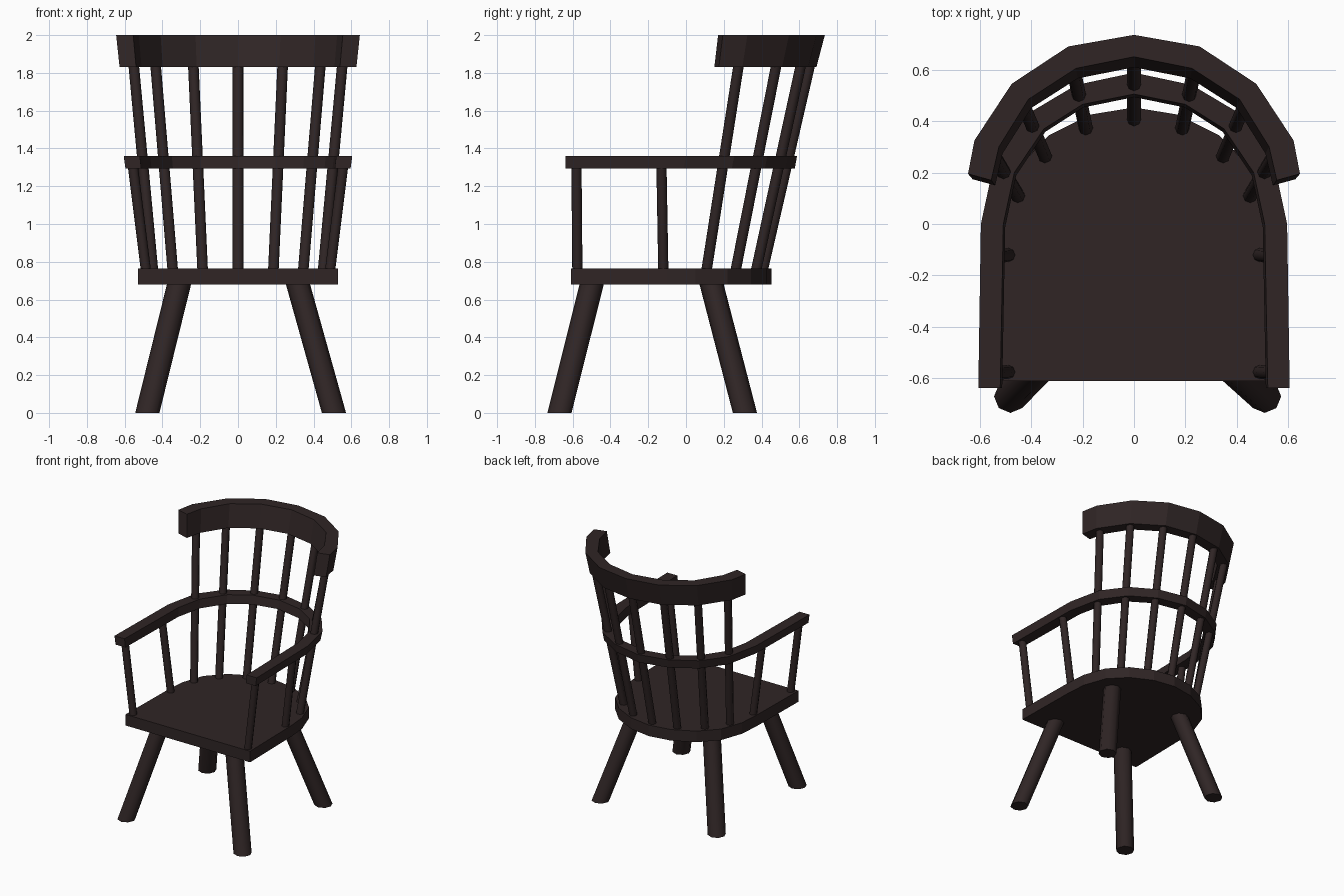
import bpy, bmesh, math
from mathutils import Vector

if "Cube" in bpy.data.objects:
    bpy.data.objects.remove(bpy.data.objects["Cube"])

wood = bpy.data.materials.new("dark brown wood")
wood.diffuse_color = (0.029, 0.0185, 0.0185, 1)
wood.use_nodes = True
wood.node_tree.nodes["Principled BSDF"].inputs["Base Color"].default_value = wood.diffuse_color


def finish(bm, name, smooth=False):
    bmesh.ops.recalc_face_normals(bm, faces=bm.faces)
    me = bpy.data.meshes.new(name)
    bm.to_mesh(me)
    bm.free()
    me.materials.append(wood)
    for p in me.polygons:
        p.use_smooth = smooth and len(p.vertices) == 4
    ob = bpy.data.objects.new(name, me)
    bpy.context.collection.objects.link(ob)
    return ob


def mirrored(half):
    """Full path from a right-half path that starts on x = 0."""
    return [(-x, y) for x, y in reversed(half[1:])] + half


def rod(name, a, b, r, sides=8):
    """Slanted rod with level ends."""
    bm = bmesh.new()
    rings = []
    for c in (Vector(a), Vector(b)):
        rings.append([bm.verts.new(c + Vector((r * math.cos(i * math.tau / sides),
                                               r * math.sin(i * math.tau / sides), 0)))
                      for i in range(sides)])
    for i in range(sides):
        j = (i + 1) % sides
        bm.faces.new((rings[0][i], rings[0][j], rings[1][j], rings[1][i]))
    for ring in rings:
        bm.faces.new(ring)
    return finish(bm, name, True)


def curved_rail(name, inner, outer, z0, z1, flare):
    """Bent rail; flare maps the top outline to the bottom outline."""
    bm = bmesh.new()
    sections = []
    for p, q in zip(mirrored(inner), mirrored(outer)):
        sections.append([bm.verts.new(v) for v in (
            (*flare(*p), z0), (*flare(*q), z0), (*q, z1), (*p, z1))])
    for s, t in zip(sections, sections[1:]):
        for i in range(4):
            j = (i + 1) % 4
            bm.faces.new((s[i], s[j], t[j], t[i]))
    bm.faces.new(sections[0])
    bm.faces.new(sections[-1])
    return finish(bm, name)


# seat: straight front, rounded back
outline = mirrored([(0, .453), (.17, .425), (.33, .345), (.45, .22),
                    (.51, .05), (.522, -.1), (.53, -.61)])
bm = bmesh.new()
face = bm.faces.new([bm.verts.new((x, y, .68)) for x, y in outline])
ext = bmesh.ops.extrude_face_region(bm, geom=[face])
bmesh.ops.translate(bm, vec=(0, 0, .085),
                    verts=[g for g in ext["geom"] if isinstance(g, bmesh.types.BMVert)])
finish(bm, "seat")

# arm rail wrapping round the back
curved_rail("arm_rail",
            [(0, .505), (.2, .465), (.35, .37), (.465, .2), (.508, 0), (.52, -.637)],
            [(0, .588), (.225, .54), (.41, .43), (.54, .255), (.595, 0), (.605, -.637)],
            1.295, 1.36, lambda x, y: (x * .985, y - .012 if y > -.5 else y))

# top rail, leaning back and outward
curved_rail("top_rail",
            [(0, .65), (.225, .605), (.41, .485), (.525, .3), (.555, .17)],
            [(0, .735), (.255, .69), (.475, .545), (.62, .325), (.645, .195)],
            1.83, 2.0, lambda x, y: (x * .972, y * .956 - .0125))

# back spindles and arm posts
rod("back_spindle_centre", (0, .405, .75), (0, .658, 1.85), .028)
for s, side in ((-1, "left"), (1, "right")):
    for i, (x0, y0, x1, y1) in enumerate([(.187, .37, .237, .61),
                                          (.345, .262, .437, .48),
                                          (.45, .108, .553, .28)]):
        rod(f"back_spindle_{side}_{i + 1}", (s * x0, y0, .75), (s * x1, y1, 1.85), .028)
    for i, (y0, y1) in enumerate([(-.575, -.58), (-.12, -.13)]):
        rod(f"arm_post_{side}_{i + 1}", (s * .487, y0, .75), (s * .557, y1, 1.31), .027)

# splayed legs
for side, xt, xb in (("left", -.31, -.48), ("right", .315, .508)):
    rod(f"front_leg_{side}", (xb, -.67, 0), (xt, -.497, .69), .064)
    rod(f"back_leg_{side}", (xb, .312, 0), (xt, .133, .69), .064)
